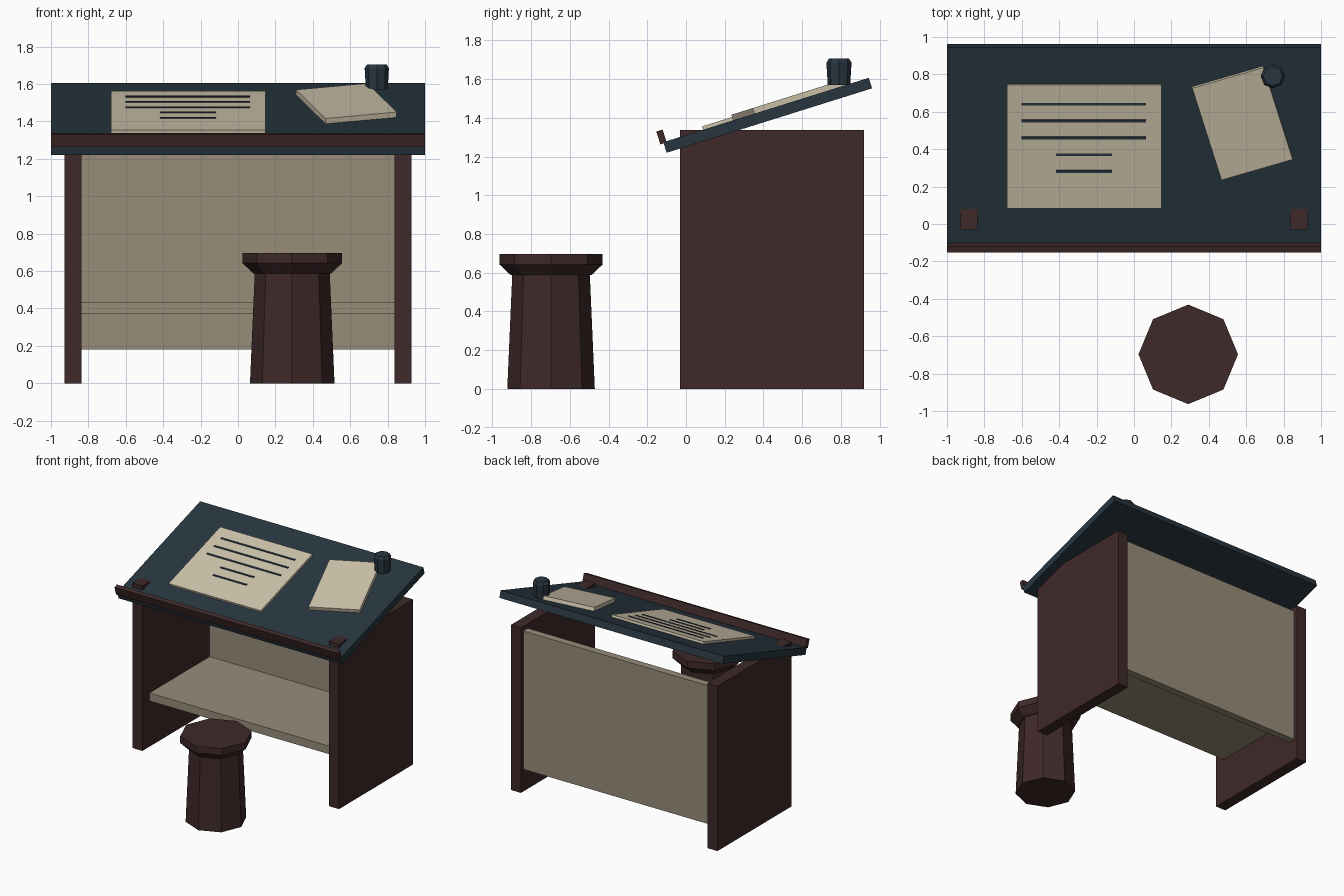
import bpy, bmesh, math
from mathutils import Matrix

cube = bpy.data.objects.get("Cube")
if cube:
    bpy.data.objects.remove(cube, do_unlink=True)


def material(name, rgb):
    m = bpy.data.materials.new(name)
    m.use_nodes = True
    m.diffuse_color = (*rgb, 1)
    bsdf = m.node_tree.nodes["Principled BSDF"]
    bsdf.inputs["Base Color"].default_value = (*rgb, 1)
    bsdf.inputs["Roughness"].default_value = 0.9
    return m


WOOD = material("dark red wood", (0.05, 0.022, 0.022))
SLATE = material("slate blue", (0.021, 0.036, 0.05))
PAPER = material("cream paper", (0.62, 0.55, 0.41))
PANEL = material("tan panel", (0.31, 0.265, 0.19))

# Frame of the tilted board: origin at the middle of the board
TILT = Matrix.Translation((0, 0.422, 1.413)) @ Matrix.Rotation(math.radians(17.4), 4, 'X')
BOARD_THICK = 0.057
SURFACE = BOARD_THICK / 2


def finish(name, bm, mat, frame):
    bmesh.ops.recalc_face_normals(bm, faces=bm.faces)
    mesh = bpy.data.meshes.new(name)
    bm.to_mesh(mesh)
    bm.free()
    mesh.materials.append(mat)
    ob = bpy.data.objects.new(name, mesh)
    ob.matrix_world = frame
    bpy.context.collection.objects.link(ob)
    return ob


def box(name, mat, centre, size, frame=Matrix(), spin=0):
    bm = bmesh.new()
    bmesh.ops.create_cube(bm, size=1)
    bmesh.ops.scale(bm, vec=size, verts=bm.verts)
    place = Matrix.Translation(centre) @ Matrix.Rotation(spin, 4, 'Z')
    return finish(name, bm, mat, frame @ place)


def turned(name, mat, x, y, profile, sides=8):
    """Faceted solid from (radius, height) rings, with closed ends."""
    bm = bmesh.new()
    rings = []
    for r, z in profile:
        angles = [math.tau * i / sides for i in range(sides)]
        rings.append([bm.verts.new((r * math.cos(a), r * math.sin(a), z)) for a in angles])
    for low, high in zip(rings, rings[1:]):
        for i in range(sides):
            j = (i + 1) % sides
            bm.faces.new((low[i], low[j], high[j], high[i]))
    bm.faces.new(rings[0][::-1])
    bm.faces.new(rings[-1])
    return finish(name, bm, mat, Matrix.Translation((x, y, 0)))


# Desk frame: the side panels poke slightly through the board at the front
for side, sign in (("left", 1), ("right", -1)):
    box(side + "_side_panel", WOOD, (sign * 0.881, 0.445, 0.668), (0.091, 0.95, 1.336))
box("back_panel", PANEL, (0, 0.86, 0.74), (1.68, 0.06, 1.12))
box("shelf", PANEL, (0, 0.445, 0.403), (1.68, 0.77, 0.065))

# Tilted drawing board with its front lip
box("drawing_board", SLATE, (0, 0, 0), (2, 1.112, BOARD_THICK), TILT)
box("front_lip", WOOD, (0, -0.557, 0.057), (2, 0.034, 0.07), TILT)

# Large sheet with ruled lines
SHEET = 0.018
box("large_sheet", PAPER, (-0.267, 0.005, SURFACE + SHEET / 2), (0.826, 0.692, SHEET), TILT)
for i in range(5):
    width = 0.666 if i < 3 else 0.3
    box(f"ruled_line_{i + 1}", SLATE, (-0.268, 0.244 - 0.0942 * i, SURFACE + SHEET + 0.002),
        (width, 0.014, 0.006), TILT)

# Small turned pad
box("small_pad", PAPER, (0.58, 0.137, SURFACE + 0.015), (0.398, 0.538, 0.03), TILT, 0.295)

# Ink pot
turned("ink_pot", SLATE, 0.742, 0.79, [(0.058, 1.57), (0.065, 1.685), (0.052, 1.705)])

# Stool
turned("stool_base", WOOD, 0.29, -0.697, [(0.226, 0), (0.2, 0.6)])
turned("stool_seat", WOOD, 0.29, -0.697, [(0.208, 0.587), (0.266, 0.642), (0.266, 0.697)])
